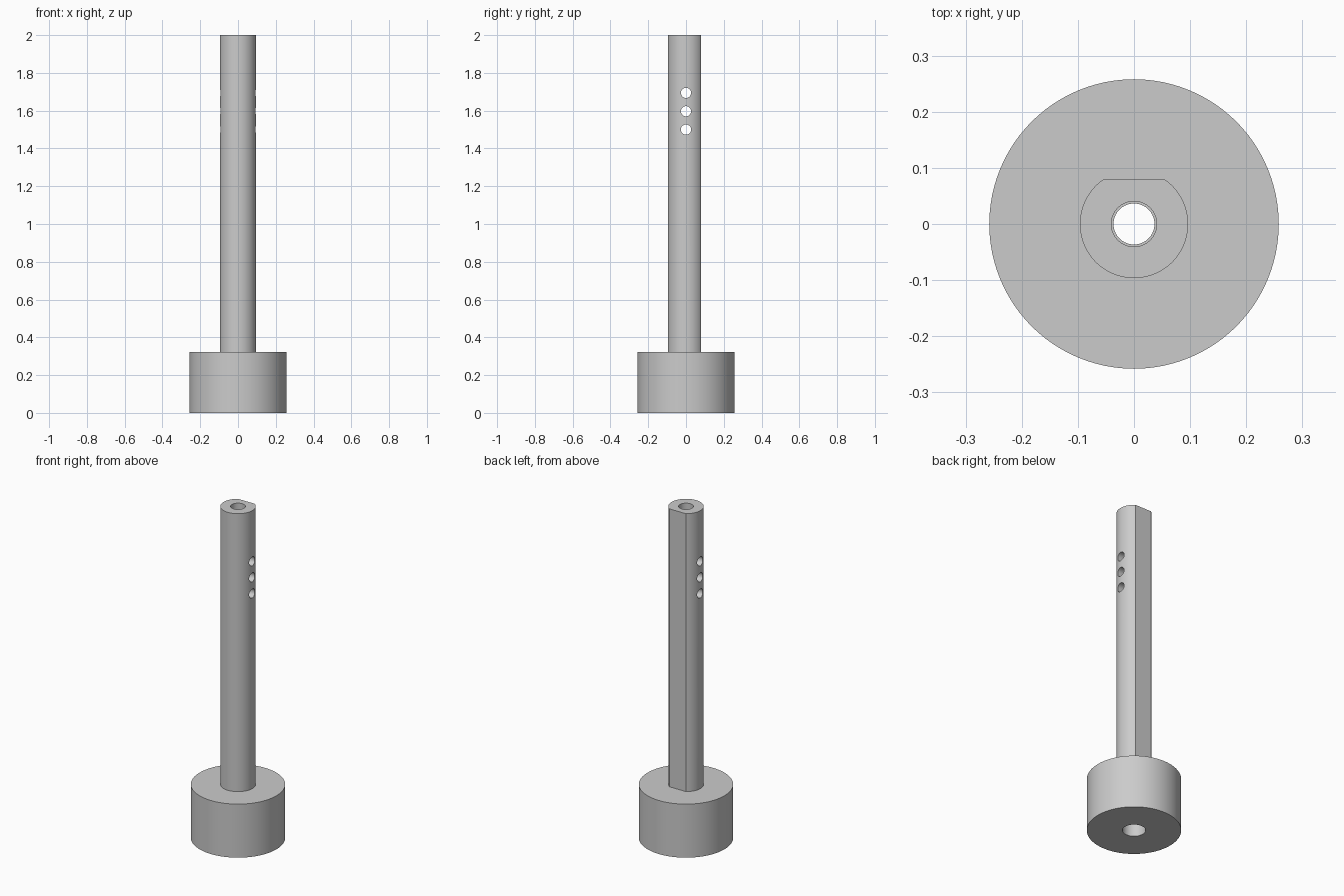
import bpy
import bmesh
import math
from mathutils import Matrix

cube = bpy.data.objects.get("Cube")
if cube:
    bpy.data.objects.remove(cube, do_unlink=True)

SEGMENTS = 96
BASE_R, BASE_H = 0.258, 0.323
SHAFT_R, TOTAL_H = 0.0965, 2.0
FLAT_Y = 0.079
BORE_R, NECK_R, SOCKET_R = 0.0405, 0.0365, 0.0635
SOCKET_H = 0.2

grey = bpy.data.materials.new("plain_grey")
grey.use_nodes = True
grey.diffuse_color = (0.6, 0.6, 0.6, 1)
grey.node_tree.nodes["Principled BSDF"].inputs["Base Color"].default_value = (0.6, 0.6, 0.6, 1)


def add_object(name, bm):
    bmesh.ops.recalc_face_normals(bm, faces=bm.faces)
    mesh = bpy.data.meshes.new(name)
    bm.to_mesh(mesh)
    bm.free()
    mesh.materials.append(grey)
    obj = bpy.data.objects.new(name, mesh)
    bpy.context.collection.objects.link(obj)
    return obj


def lathe(name, profile):
    """Revolve a closed (radius, height) profile around z."""
    bm = bmesh.new()
    rings = []
    for i in range(SEGMENTS):
        a = math.tau * i / SEGMENTS
        rings.append([bm.verts.new((r * math.cos(a), r * math.sin(a), z)) for r, z in profile])
    for i, ring in enumerate(rings):
        after = rings[(i + 1) % SEGMENTS]
        for j in range(len(profile)):
            k = (j + 1) % len(profile)
            bm.faces.new((ring[j], after[j], after[k], ring[k]))
    return add_object(name, bm)


def cut(target, cutter):
    mod = target.modifiers.new("cut", 'BOOLEAN')
    mod.operation = 'DIFFERENCE'
    mod.solver = 'EXACT'
    mod.object = cutter
    bpy.context.view_layer.objects.active = target
    bpy.ops.object.modifier_apply(modifier=mod.name)
    bpy.data.objects.remove(cutter, do_unlink=True)


# Round base and hollow shaft in one turned body, with a stepped bore
body = lathe("shaft_with_base", [
    (BASE_R, 0), (BASE_R, BASE_H), (SHAFT_R, BASE_H), (SHAFT_R, TOTAL_H),
    (BORE_R, TOTAL_H), (BORE_R, BASE_H), (NECK_R, BASE_H),
    (NECK_R, SOCKET_H), (SOCKET_R, SOCKET_H), (SOCKET_R, 0)])

# Flat along the back of the shaft
bm = bmesh.new()
low, high = BASE_H, TOTAL_H + 0.1
bmesh.ops.create_cube(bm, size=1, matrix=Matrix.Translation((0, FLAT_Y + 0.05, (low + high) / 2))
                      @ Matrix.Diagonal((0.3, 0.1, high - low, 1)))
cut(body, add_object("flat_cutter", bm))

# Three cross holes near the top
for z in (1.5, 1.597, 1.694):
    bm = bmesh.new()
    bmesh.ops.create_cone(bm, cap_ends=True, segments=32, radius1=0.027, radius2=0.027, depth=0.4,
                          matrix=Matrix.Translation((0, 0, z)) @ Matrix.Rotation(math.pi / 2, 4, 'Y'))
    cut(body, add_object("hole_cutter", bm))

# Smooth round walls, sharp edges kept
bpy.ops.object.select_all(action='DESELECT')
body.select_set(True)
bpy.context.view_layer.objects.active = body
bpy.ops.object.shade_smooth_by_angle(angle=math.radians(25))
